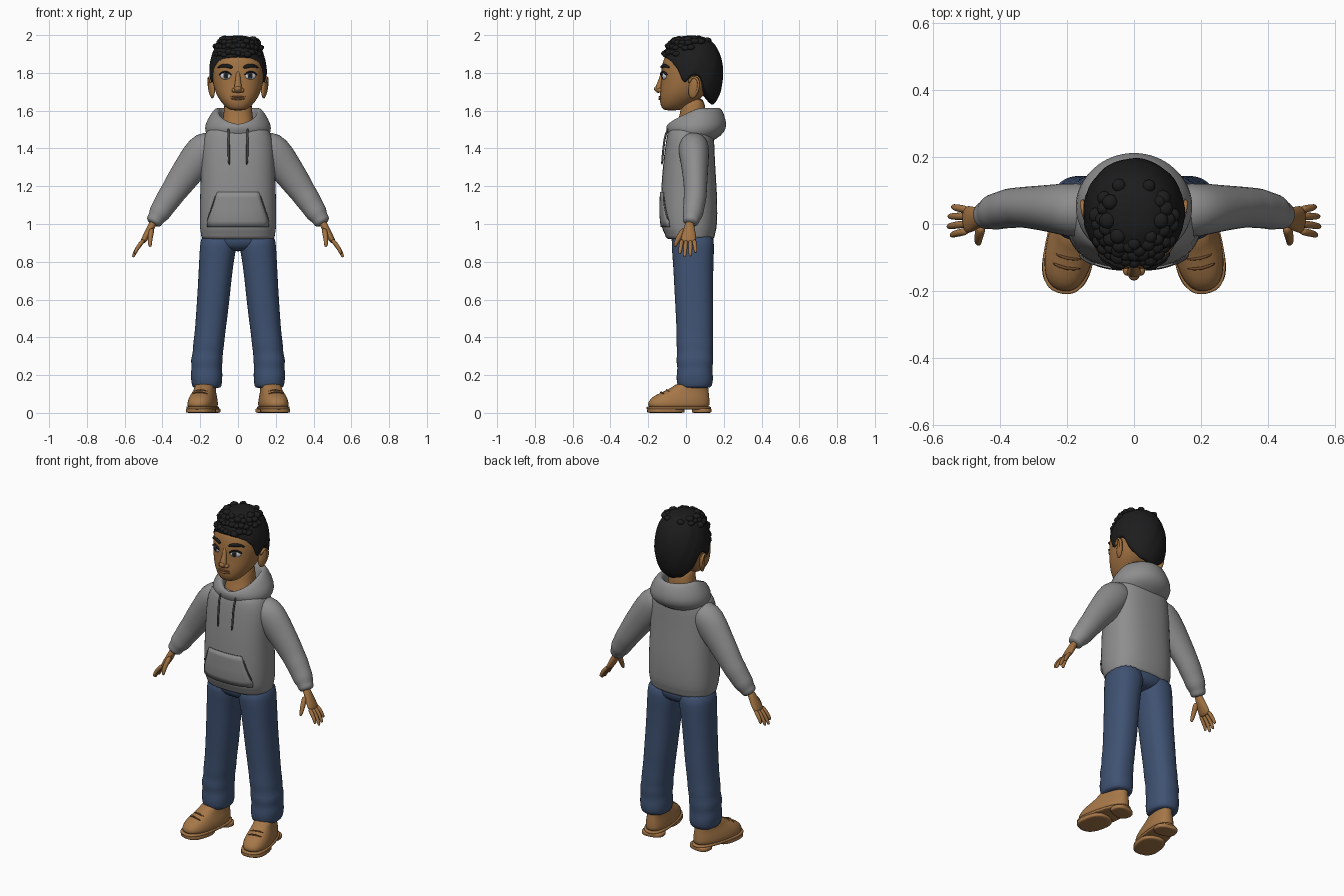
import bpy, bmesh, random
from math import sin, cos, pi, asin, copysign
from mathutils import Vector, Matrix

if "Cube" in bpy.data.objects:
    bpy.data.objects.remove(bpy.data.objects["Cube"])

def material(name, r, g, b):
    m = bpy.data.materials.new(name)
    m.use_nodes = True
    m.diffuse_color = (r, g, b, 1)
    m.node_tree.nodes["Principled BSDF"].inputs["Base Color"].default_value = (r, g, b, 1)
    return m

SKIN = material("brown skin", .36, .17, .055)
LIP = material("lip brown", .29, .115, .045)
GREY = material("grey cotton", .27, .27, .275)
DARK = material("dark grey cord", .09, .09, .095)
DENIM = material("blue denim", .05, .085, .17)
HAIR = material("black hair", .012, .012, .013)
LEATHER = material("tan leather", .38, .185, .065)
LACE = material("dark brown lace", .16, .07, .025)
WHITE = material("eye white", .7, .7, .7)
IRIS = material("dark iris", .025, .03, .035)

def finish(name, bm, mat, mirror=False, sub=1, solid=0):
    bmesh.ops.recalc_face_normals(bm, faces=bm.faces)
    mesh = bpy.data.meshes.new(name)
    bm.to_mesh(mesh)
    bm.free()
    mesh.materials.append(mat)
    mesh.shade_smooth()
    ob = bpy.data.objects.new(name, mesh)
    bpy.context.collection.objects.link(ob)
    if solid:
        ob.modifiers.new("thickness", "SOLIDIFY").thickness = solid
    if mirror:
        ob.modifiers.new("mirror", "MIRROR").use_mirror_merge = False
    if sub:
        smooth = ob.modifiers.new("smooth", "SUBSURF")
        smooth.levels = smooth.render_levels = sub

def loft(name, rings, mat, caps=True, closed=True, move=Matrix(), **options):
    """Skin a list of point rings."""
    bm = bmesh.new()
    rows = [[bm.verts.new(p) for p in ring] for ring in rings]
    count = len(rows[0])
    for a, b in zip(rows, rows[1:]):
        for i in range(count if closed else count - 1):
            j = (i + 1) % count
            bm.faces.new((a[i], a[j], b[j], b[i]))
    if caps:
        bm.faces.new(rows[0])
        bm.faces.new(rows[-1])
    bm.transform(move)
    finish(name, bm, mat, **options)

def level(z, cx, rx, yf, yb, n=2.3, count=24, taper=0):
    """Horizontal rounded outline between a front and a back depth."""
    points = []
    for i in range(count):
        t = 2 * pi * i / count
        u = copysign(abs(cos(t)) ** (2 / n), cos(t))
        v = copysign(abs(sin(t)) ** (2 / n), sin(t))
        points.append(Vector((cx + rx * u * (1 - taper * v), (yf + yb) / 2 + (yb - yf) / 2 * v, z)))
    return points

def front(table, x, z, n=2.3):
    """Front depth of a lofted body at x, z."""
    for a, b in zip(table, table[1:]):
        if a[0] <= z <= b[0]:
            f = (z - a[0]) / (b[0] - a[0])
            rx, yf, yb = (a[k] + (b[k] - a[k]) * f for k in (1, 2, 3))
            return (yf + yb) / 2 - (yb - yf) / 2 * max(0, 1 - abs(x / rx) ** n) ** (1 / n)

def tube(name, path, mat, count=10, axis=(0, 1, 0), **options):
    """Path points are x, y, z, radius along the axis, other radius."""
    points, rings = [Vector(p[:3]) for p in path], []
    for i, p in enumerate(path):
        d = (points[min(i + 1, len(points) - 1)] - points[max(i - 1, 0)]).normalized()
        u = Vector(axis)
        u = (u - d * u.dot(d)).normalized()
        v = d.cross(u)
        turns = [2 * pi * k / count for k in range(count)]
        rings.append([points[i] + u * p[3] * cos(t) + v * p[4] * sin(t) for t in turns])
    loft(name, rings, mat, **options)

def ball(name, loc, size, mat, turn=0, tilt=0, **options):
    bm = bmesh.new()
    place = Matrix.Translation(loc) @ Matrix.Rotation(turn, 4, "Z") @ Matrix.Rotation(tilt, 4, "X")
    bmesh.ops.create_uvsphere(bm, u_segments=20, v_segments=12, radius=1, matrix=place @ Matrix.Diagonal((*size, 1)))
    finish(name, bm, mat, sub=0, **options)

# Head and neck: height, half width, front, back
head = [(1.6, .035, -.115, -.04), (1.615, .062, -.13, 0), (1.645, .09, -.14, .05), (1.69, .119, -.14, .11), (1.75, .136, -.132, .155),
        (1.82, .141, -.132, .17), (1.88, .135, -.12, .165), (1.93, .11, -.085, .14), (1.97, .06, -.03, .09)]
loft("head", [level(z, 0, *r) for z, *r in head], SKIN)
neck = [(1.46, .1, -.08, .12), (1.53, .085, -.052, .11), (1.58, .075, -.028, .105), (1.68, .075, -.03, .1)]
loft("neck", [level(z, 0, *r) for z, *r in neck], SKIN)

# Nose and mouth
tube("nose", [(0, -.118, 1.815, .012, .012), (0, -.128, 1.77, .014, .013), (0, -.142, 1.73, .019, .02),
              (0, -.147, 1.708, .02, .025), (0, -.138, 1.695, .012, .018)], SKIN)
ball("nose_tip", (0, -.153, 1.715), (.017, .016, .015), SKIN)
ball("nostrils", (.02, -.139, 1.707), (.013, .016, .012), SKIN, mirror=True)
for name, z, h in (("upper_lip", 1.672, .006), ("lower_lip", 1.66, .007)):
    tube(name, [(x, front(head, x, z) + .001, z + abs(x) * .12, .009 - abs(x) * .12, h - abs(x) * .11)
                for x in (-.04, -.022, 0, .022, .04)], LIP)

# Eyes and brows
eye = front(head, .066, 1.785)
ball("eyes", (.066, eye + .003, 1.785), (.031, .011, .02), WHITE, turn=.4, mirror=True)
ball("irises", (.064, eye - .005, 1.786), (.016, .006, .017), IRIS, turn=.35, mirror=True)
ball("pupils", (.064, eye - .009, 1.787), (.008, .004, .009), HAIR, turn=.35, mirror=True)
lids = ((.034, 1.787), (.048, 1.802), (.067, 1.808), (.086, 1.802), (.1, 1.787))
tube("upper_eyelids", [(x, front(head, x, z) - .004, z, .007, .005) for x, z in lids], HAIR, mirror=True)
brows = ((.026, 1.828, .008), (.05, 1.836, .012), (.08, 1.841, .01), (.11, 1.827, .004))
tube("eyebrows", [(x, front(head, x, z) - .002, z, .008, h) for x, z, h in brows], HAIR, mirror=True)

# Ears
ball("ears", (.139, .042, 1.722), (.014, .03, .058), SKIN, turn=-.35, tilt=-.2, mirror=True)
rim = [(.143, .014, 1.745), (.148, .025, 1.775), (.153, .05, 1.78), (.156, .07, 1.755), (.151, .065, 1.715), (.142, .045, 1.675)]
tube("ear_rims", [(*p, .008, .008) for p in rim], SKIN, axis=(1, 0, 0), mirror=True)

# Hair cap with an uneven hairline: angle from the front, height
hairline = [(0, 1.885), (.55, 1.875), (.9, 1.84), (1.1, 1.82), (1.22, 1.745), (1.4, 1.75), (1.5, 1.79),
            (1.85, 1.785), (2.05, 1.7), (2.5, 1.645), (3.2, 1.625)]

def line_height(a):
    for (a0, z0), (a1, z1) in zip(hairline, hairline[1:]):
        if a0 <= a <= a1:
            return z0 + (z1 - z0) * (a - a0) / (a1 - a0)

def hair_point(a, e, scale=1):
    bump = 1 + .014 * sin(9 * a + 5 * e) * cos(11 * e) + .008 * sin(17 * a - 9 * e)
    r = cos(e) ** .7 * bump * scale
    depth = .172 if cos(a) > 0 else .163
    return Vector((.153 * r * sin(a), .035 - depth * r * cos(a), 1.795 + .203 * sin(e)))

rows, steps, around = [], 12, 56
for j in range(-1, steps):
    row = []
    for i in range(around):
        a = 2 * pi * i / around
        low = asin((line_height(min(a, 2 * pi - a)) - 1.795) / .203)
        row.append(hair_point(a, low + (1.53 - low) * max(j, 0) / (steps - 1), .84 if j < 0 else 1))
    rows.append(row)
loft("hair", rows, HAIR)

# Curls along the fringe, the temples and the crown
random.seed(4)
bm = bmesh.new()
for e, spread, amount in ((.56, .95, 11), (.78, 1.5, 15), (.98, 2.0, 14), (1.12, 2.6, 9)):
    for k in range(amount):
        p = hair_point(-spread + 2 * spread * k / (amount - 1), e + random.uniform(-.05, .05), .95)
        r = .022 * random.uniform(.85, 1.15)
        m = Matrix.Translation(p) @ Matrix.Diagonal((r, r, r * .7, 1))
        bmesh.ops.create_icosphere(bm, subdivisions=2, radius=1, matrix=m)
finish("curls", bm, HAIR, sub=0)

# Sweatshirt body
body = [(.918, .186, -.095, .14), (.925, .196, -.108, .152), (.955, .198, -.115, .155), (.968, .203, -.128, .163),
        (1.05, .205, -.136, .168), (1.15, .202, -.134, .166), (1.27, .198, -.127, .158), (1.38, .196, -.115, .152),
        (1.45, .188, -.105, .15), (1.5, .165, -.095, .145), (1.52, .13, -.07, .13)]
loft("sweatshirt_body", [level(z, 0, *r, n=2.5) for z, *r in body], GREY)

# Sleeves with folds and cuffs
tube("sleeves", [(.1, .04, 1.44, .07, .06), (.165, .04, 1.405, .085, .1), (.215, .045, 1.345, .078, .097),
                 (.265, .048, 1.28, .07, .085), (.315, .05, 1.21, .064, .078), (.345, .05, 1.165, .061, .069),
                 (.37, .047, 1.13, .062, .068), (.395, .042, 1.09, .056, .06), (.418, .036, 1.055, .057, .06),
                 (.432, .03, 1.033, .046, .045), (.44, .027, 1.02, .045, .046), (.453, .022, .998, .04, .04)], GREY, count=16, mirror=True)

# Hood lying open around the neck: half width, front, back, front height, back height
rings = []
for rx, yf, yb, zf, zb in ((.14, -.085, .14, 1.45, 1.44), (.166, -.1, .185, 1.485, 1.465), (.18, -.106, .217, 1.505, 1.505),
                           (.165, -.104, .212, 1.52, 1.555), (.13, -.096, .19, 1.53, 1.61), (.112, -.088, .172, 1.528, 1.618),
                           (.095, -.075, .15, 1.515, 1.6), (.085, -.06, .13, 1.48, 1.53)):
    ring = level(0, 0, rx, yf, yb, n=2, count=32)
    for p in ring:
        rise = min(1, max(0, (p.y - yf) / (yb - yf) * 1.7))
        p.z = zf + (zb - zf) * rise ** .75
    rings.append(ring)
loft("hood", rings, GREY, caps=False)

# Drawstrings
cord = ((.05, 1.51, .012), (.052, 1.47, .012), (.048, 1.42, .01), (.05, 1.36, .008), (.046, 1.31, .007))
tube("drawstrings", [(x, front(body, x, z, 2.5) - out, z, .006, .006) for x, z, out in cord], DARK, count=8, mirror=True)

# Front pocket and its slanted openings
pocket = []
for j in range(7):
    z = .985 + .185 * j / 6
    half = .165 - .055 * max(0, j - 1) / 5
    pocket.append([(x, front(body, x, z, 2.5) - .005, z) for x in (half * k / 6 for k in range(-6, 7))])
loft("front_pocket", pocket, GREY, caps=False, closed=False, sub=0, solid=.006)
slit = ((.117, 1.155), (.132, 1.105), (.15, 1.055), (.163, 1.02))
tube("pocket_openings", [(x, front(body, x, z, 2.5) - .003, z, .005, .004) for x, z in slit], DARK, count=8, mirror=True)

# Hands
tube("palms", [(.443, .02, 1.015, .025, .022), (.46, .018, .985, .027, .021), (.478, .016, .95, .039, .02),
               (.497, .013, .917, .044, .017), (.507, .012, .9, .041, .013)], SKIN, mirror=True)
for name, y0, y1, drop in (("index", -.021, -.034, .02), ("middle", .001, -.008, 0), ("ring", .023, .023, .006), ("little", .043, .052, .028)):
    tip, root = Vector((.556 - .5 * drop, y1, .824 + .85 * drop)), Vector((.496, y0, .918))
    path = []
    for f, r in ((0, .012), (.35, .0125), (.7, .011), (.93, .009), (1, .005)):
        path.append((*(root.lerp(tip, f) + Vector((.008 * sin(f * pi), 0, 0))), r, r))
    tube(name + "_fingers", path, SKIN, count=8, mirror=True)
tube("thumbs", [(.455, -.003, .975, .018, .016), (.462, -.027, .945, .017, .015), (.466, -.045, .917, .014, .013),
                (.466, -.056, .892, .011, .011), (.464, -.06, .878, .006, .006)], SKIN, mirror=True)

# Trousers with folds near the hem
seat = [(.855, .06, -.03, .1), (.875, .14, -.065, .135), (.91, .185, -.08, .148), (.97, .188, -.08, .148)]
loft("trouser_seat", [level(z, 0, *r) for z, *r in seat], DENIM)
legs = [(.13, .165, .07, -.035, .125), (.14, .165, .079, -.045, .138), (.175, .166, .083, -.052, .145), (.21, .167, .086, -.05, .142),
        (.24, .165, .079, -.045, .14), (.28, .166, .087, -.055, .147), (.315, .16, .079, -.045, .142), (.36, .156, .084, -.053, .147),
        (.41, .15, .081, -.05, .142), (.52, .138, .085, -.055, .147), (.66, .126, .088, -.063, .143), (.8, .115, .092, -.07, .147),
        (.88, .104, .099, -.078, .15), (.96, .1, .096, -.08, .15)]
loft("trouser_legs", [level(*r, count=20) for r in legs], DENIM, mirror=True)

# Shoes, toes turned outward
outward = Matrix.Translation((.176, 0, 0)) @ Matrix.Rotation(.2, 4, "Z")
uppers = [(.02, .071, -.205, .125), (.045, .073, -.207, .128), (.07, .07, -.198, .127), (.095, .062, -.165, .125),
          (.115, .055, -.115, .122), (.135, .052, -.075, .12), (.16, .05, -.05, .118)]
loft("shoe_uppers", [level(z, 0, *r, n=2.4, taper=.1) for z, *r in uppers], LEATHER, move=outward, mirror=True)
for name, width, yf, yb, z0, z1, taper in (("shoe_soles", .076, -.214, .136, .018, .034, .1),
                                           ("sole_treads", .076, -.208, -.01, 0, .024, -.04), ("shoe_heels", .066, .035, .134, 0, .024, 0)):
    loft(name, [level(z, 0, width, yf, yb, n=2.6, taper=taper) for z in (z0, z0 + .002, z1 - .002, z1)], LEATHER, move=outward, mirror=True)
for k in range(3):
    y, z = -.135 + .03 * k, .112 + .011 * k
    lace = [(x, y + .012 * side - .004, z + .004 - .018 * side, .005, .005) for x, side in ((-.045, 1), (0, 0), (.045, 1))]
    tube("shoe_laces", lace, LACE, count=8, move=outward, mirror=True)
